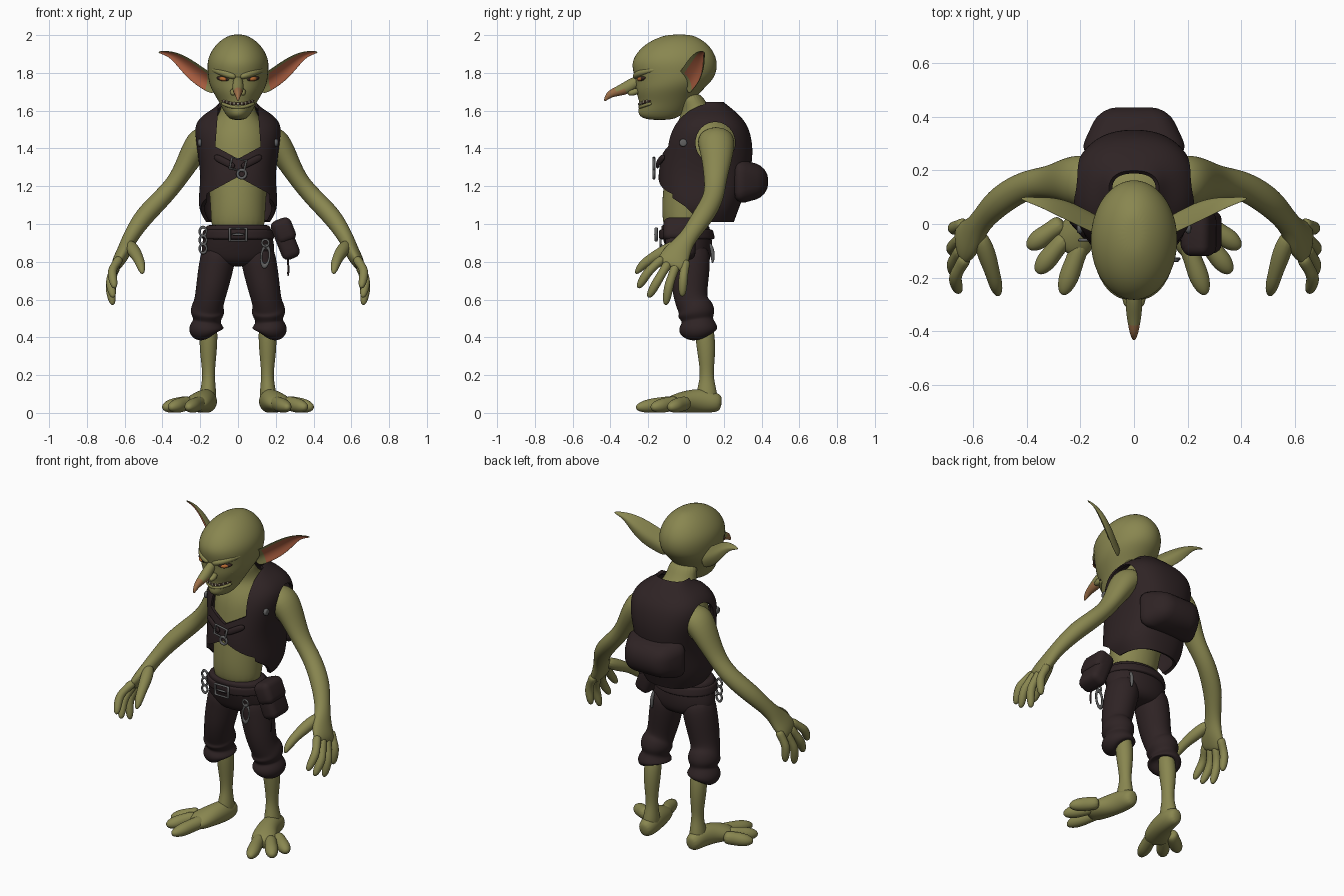
import bpy, bmesh, math
from mathutils import Vector

default_cube = bpy.data.objects.get("Cube")
if default_cube:
    bpy.data.objects.remove(default_cube)


def material(name, *rgb):
    mat = bpy.data.materials.new(name)
    mat.use_nodes = True
    mat.diffuse_color = (*rgb, 1)
    mat.node_tree.nodes["Principled BSDF"].inputs["Base Color"].default_value = (*rgb, 1)
    return mat


skin = material("olive_skin", .25, .24, .08)
leather = material("dark_leather", .028, .017, .018)
ear_pink = material("inner_ear_orange", .47, .13, .06)
nose_tan = material("nose_tan", .34, .16, .065)
metal = material("grey_metal", .12, .12, .12)
bone = material("tooth_ivory", .6, .55, .38)
amber = material("eye_amber", .45, .14, .03)
shadow = material("mouth_dark", .04, .02, .015)

AXIS_Y, AXIS_Z = Vector((0, 1, 0)), Vector((0, 0, 1))
SIDES = (("left", 1), ("right", -1))


def finish(name, bm, mats, subdivide=0):
    bmesh.ops.recalc_face_normals(bm, faces=bm.faces)
    mesh = bpy.data.meshes.new(name)
    bm.to_mesh(mesh)
    bm.free()
    for mat in mats:
        mesh.materials.append(mat)
    mesh.shade_smooth()
    obj = bpy.data.objects.new(name, mesh)
    bpy.context.scene.collection.objects.link(obj)
    if subdivide:
        mod = obj.modifiers.new("Subdivision", "SUBSURF")
        mod.levels = mod.render_levels = subdivide
    return obj


def skin_rings(name, rings, mats, side=1, caps=True, subdivide=2, paint=None):
    """Bridge closed rings of points; paint(ring, step) picks the material."""
    bm = bmesh.new()
    loops = [[bm.verts.new((p[0] * side, p[1], p[2])) for p in ring] for ring in rings]
    count = len(loops[0])
    for i, (low, high) in enumerate(zip(loops, loops[1:])):
        for j in range(count):
            k = (j + 1) % count
            face = bm.faces.new((low[j], low[k], high[k], high[j]))
            face.material_index = paint(i, j) if paint else 0
    if caps:
        bm.faces.new(loops[0])
        bm.faces.new(loops[-1]).material_index = len(mats) - 1
    return finish(name, bm, mats, subdivide)


def circle(count):
    return [(math.cos(math.tau * i / count), math.sin(math.tau * i / count)) for i in range(count)]


def stack(name, rows, mat, square=1, **options):
    """Horizontal ovals, each row: height, front, back, half width; square below 1 fills the corners."""
    outline = [[math.copysign(abs(a) ** square, a) for a in point] for point in circle(24)]
    rings = [[(half * c, (front + back) / 2 + (back - front) / 2 * s, z) for c, s in outline]
             for z, front, back, half in rows]
    return skin_rings(name, rings, [mat], **options)


def tube(name, points, *mats, side=1, ref=AXIS_Y, **options):
    """Limb along a path, each point: x, y, z, radius, optional second radius."""
    centres = [Vector(p[:3]) for p in points]
    rings = []
    for i, p in enumerate(points):
        along = centres[min(i + 1, len(points) - 1)] - centres[max(i - 1, 0)]
        across = along.cross(ref).normalized()
        other = across.cross(along).normalized()
        rings.append([centres[i] + across * c * p[3] + other * s * p[-1] for c, s in circle(12)])
    return skin_rings(name, rings, mats, side, **options)


def pair(name, points, *mats, **options):
    for label, side in SIDES:
        tube(f"{label}_{name}", points, *mats, side=side, **options)


def box(name, centre, size, turn=0, bevel=.03, taper=1):
    """Rounded leather block, tapered towards its back."""
    bm = bmesh.new()
    bmesh.ops.create_cube(bm, size=1)
    for v in bm.verts:
        if v.co.y > 0:
            v.co.x, v.co.z = v.co.x * taper, v.co.z * taper
        v.co = [a * b for a, b in zip(v.co, size)]
    bmesh.ops.bevel(bm, geom=bm.edges[:], offset=bevel, segments=4, profile=.5, affect="EDGES")
    obj = finish(name, bm, [leather])
    obj.location, obj.rotation_euler = centre, (0, turn, 0)


def loop(name, centre, radius, stretch=1, turn=0, corners=20, thick=.006):
    """Metal ring facing forward; four corners make a buckle frame."""
    bpy.ops.mesh.primitive_torus_add(major_radius=radius, minor_radius=thick, major_segments=corners,
                                     minor_segments=8, location=centre)
    obj = bpy.context.object
    obj.name = name
    spin = math.pi / 4 if corners == 4 else 0
    for v in obj.data.vertices:
        x, y, z = v.co
        v.co = (x * math.cos(spin) - y * math.sin(spin), z,
                (x * math.sin(spin) + y * math.cos(spin)) * stretch)
    obj.rotation_euler = (0, turn, 0)
    obj.data.materials.append(metal)
    obj.data.shade_smooth()


def prism(outline, start, end, along_x):
    """Cutter from a flat outline, swept along x or y."""
    bm = bmesh.new()
    face = bm.faces.new([bm.verts.new((start, a, b) if along_x else (a, start, b)) for a, b in outline])
    moved = bmesh.ops.extrude_face_region(bm, geom=[face])["geom"]
    shift = Vector((end - start, 0, 0) if along_x else (0, end - start, 0))
    bmesh.ops.translate(bm, vec=shift, verts=[v for v in moved if isinstance(v, bmesh.types.BMVert)])
    obj = finish("cutter", bm, [leather])
    obj.hide_render = True
    return obj


# Head and torso
stack("head", [(1.55, -.2, -.08, .035), (1.57, -.25, -.03, .058), (1.6, -.255, .0, .078),
               (1.64, -.245, .03, .098), (1.68, -.26, .06, .122), (1.72, -.268, .1, .145),
               (1.76, -.268, .14, .157), (1.8, -.28, .162, .161), (1.85, -.29, .168, .165),
               (1.9, -.268, .155, .152), (1.95, -.22, .12, .118), (1.985, -.155, .07, .075),
               (2.004, -.09, .02, .03)], skin)
stack("torso", [(.93, -.11, .1, .14), (1.05, -.13, .12, .145), (1.15, -.125, .16, .15),
                (1.25, -.115, .21, .165), (1.35, -.1, .27, .185), (1.45, -.09, .3, .19),
                (1.52, -.06, .27, .16), (1.57, -.025, .18, .105), (1.63, -.03, .11, .085),
                (1.7, -.05, .08, .085)], skin)

# Face
tube("nose", [(0, -.23, 1.775, .022, .02), (0, -.28, 1.742, .03, .035), (0, -.325, 1.715, .032, .034),
              (0, -.37, 1.7, .024, .025), (0, -.41, 1.685, .016, .02), (0, -.433, 1.65, .005)],
     skin, nose_tan, ref=AXIS_Z, paint=lambda i, j: int(i > 2 or i == 2 and j > 5))
pair("nostril", [(.02, -.245, 1.71, .015), (.028, -.28, 1.695, .02), (.024, -.31, 1.69, .01)], skin, ref=AXIS_Z)
pair("brow", [(.01, -.27, 1.777, .014), (.05, -.264, 1.79, .019), (.1, -.226, 1.806, .017),
              (.14, -.15, 1.82, .01)], skin, ref=AXIS_Z)
pair("cheekbone", [(.05, -.235, 1.71, .012), (.09, -.2, 1.722, .025), (.13, -.12, 1.745, .015)], skin, ref=AXIS_Z)
pair("eye_socket", [(.045, -.258, 1.765, .006), (.08, -.24, 1.768, .016), (.115, -.215, 1.775, .006)],
     shadow, ref=AXIS_Z)
pair("eye", [(.06, -.256, 1.765, .006), (.08, -.247, 1.767, .014), (.1, -.23, 1.772, .006)], amber, ref=AXIS_Z)


def mouth_point(turn, drop=0, out=0):
    x = .102 * math.sin(turn)
    return x, -.108 - (.137 + out) * math.cos(turn), 1.635 + 3 * x * x - drop


turns = [i / 5 for i in range(-5, 6)]
tube("mouth", [(*mouth_point(t), .006, .009) for t in turns], shadow, ref=AXIS_Z)
tube("lower_lip", [(*mouth_point(t, .018), .009) for t in turns], skin, ref=AXIS_Z)
for i, turn in enumerate(turns[1:-1]):
    x, y, z = mouth_point(turn, out=.004)
    tip = .013 if i % 2 else -.013
    tube(f"tooth_{i}", [(x, y, z - tip / 2, .006), (x, y, z, .006), (x, y, z + tip, .002)], bone, subdivide=1)

# Ears: cupped leaves with a coloured inside; upper edge, lower edge, cup depth
stations = [((.12, -.05, 1.79), (.12, .01, 1.68), .025), ((.165, -.03, 1.812), (.17, .025, 1.7), .03),
            ((.23, 0, 1.86), (.25, .07, 1.752), .032), ((.3, .035, 1.9), (.315, .09, 1.825), .025),
            ((.36, .065, 1.917), (.365, .092, 1.888), .012), ((.425, .09, 1.915), (.428, .095, 1.905), .003)]
back = Vector((-.45, .88, .1))
ear_rings = []
for top, bottom, depth in stations:
    upper, lower = Vector(top), Vector(bottom)
    inner = [upper.lerp(lower, t / 6) + back * depth * .7 * math.sin(math.pi * t / 6) for t in range(7)]
    outer = [upper.lerp(lower, t / 6) + back * (depth * 1.2 * math.sin(math.pi * t / 6) + .006)
             for t in range(6, -1, -1)]
    ear_rings.append(inner + outer)
for label, side in SIDES:
    skin_rings(f"{label}_ear", ear_rings, [skin, ear_pink, skin], side,
               paint=lambda i, j: int(i > 0 and 0 < j < 6))

# Arms and hands
pair("arm", [(.12, .155, 1.46, .07, .09), (.2, .16, 1.44, .09, .105), (.255, .165, 1.35, .065, .085),
             (.32, .155, 1.23, .048, .06), (.4, .15, 1.14, .052, .056), (.5, .09, 1.04, .054, .06),
             (.555, .03, .955, .044, .048), (.585, -.01, .9, .04, .052), (.605, -.045, .85, .04, .075),
             (.635, -.07, .8, .035, .085), (.65, -.085, .765, .022, .075)], skin)
pair("thumb", [(.58, -.03, .9, .03), (.55, -.11, .855, .038), (.528, -.18, .82, .028),
               (.513, -.235, .78, .027), (.505, -.268, .735, .01)], skin)
for finger, knuckle, joint, tip in (
        ("index", (.625, -.12, .82), (.672, -.2, .75), (.652, -.255, .66)),
        ("middle", (.64, -.09, .8), (.68, -.15, .7), (.66, -.2, .61)),
        ("ring", (.64, -.05, .79), (.682, -.09, .68), (.662, -.108, .57)),
        ("little", (.63, 0, .81), (.675, -.015, .715), (.662, -.02, .615))):
    pair(f"{finger}_finger", [(*knuckle, .03), (*Vector(knuckle).lerp(Vector(joint), .5), .022), (*joint, .026),
                              (*Vector(joint).lerp(Vector(tip), .7), .024), (*tip, .01)], skin)

# Legs and feet
pair("shin", [(.155, .09, .5, .048, .05), (.157, .105, .37, .051, .055), (.157, .11, .27, .04, .043),
              (.155, .11, .19, .032, .035), (.158, .11, .12, .044, .055), (.162, .11, .04, .052, .065)], skin)
pair("foot", [(.16, .19, .05, .03, .04), (.16, .155, .055, .052, .055), (.165, .09, .065, .057, .068),
              (.185, .01, .062, .065, .062), (.22, -.06, .05, .082, .05), (.25, -.11, .035, .06, .032)],
     skin, ref=AXIS_Z)
for toe, root, tip in (("big", (.19, -.05), (.26, -.245)), ("middle", (.25, -.04), (.352, -.17)),
                       ("outer", (.26, .01), (.385, -.08))):
    root, tip = Vector((*root, .055)), Vector((*tip, .03))
    pair(f"{toe}_toe", [(*root, .04), (*root.lerp(tip, .4), .034, .04), (*root.lerp(tip, .75), .042, .04),
                        (*tip, .028, .026), (*(tip + (tip - root) * .1), .01)], skin, ref=AXIS_Z)

# Trousers with rolled cuffs
stack("trouser_seat", [(1, -.13, .12, .16), (.985, -.135, .125, .175), (.92, -.125, .14, .187), (.85, -.1, .14, .2),
                       (.8, -.08, .125, .17), (.775, -.03, .08, .09)], leather)
pair("trouser_leg", [(.09, .02, .9, .095, .11), (.115, .025, .78, .098, .108), (.138, .018, .66, .088, .1),
                     (.155, .03, .58, .08, .088), (.16, .05, .56, .09, .096), (.163, .055, .525, .095, .106),
                     (.163, .06, .495, .074, .085), (.166, .062, .48, .078, .09), (.168, .065, .45, .1, .11),
                     (.166, .065, .42, .09, .1), (.16, .07, .415, .055, .06)], leather)
stack("belt", [(.915, -.14, .15, .19), (.925, -.145, .155, .195), (.965, -.145, .145, .187),
               (.975, -.14, .14, .18)], leather)
loop("belt_buckle", (0, -.158, .945), .062, .75, corners=4, thick=.009)
tube("buckle_prong", [(-.04, -.162, .945, .007), (.04, -.162, .945, .007)], metal, ref=AXIS_Z)

# Hunched vest, cut open at neck, belly, hem and armholes
vest = stack("vest", [(1.01, -.1, .255, .17), (1.08, -.13, .28, .215), (1.18, -.15, .32, .205),
                      (1.28, -.148, .345, .2), (1.38, -.128, .357, .218), (1.46, -.108, .348, .235),
                      (1.53, -.075, .325, .23), (1.58, -.03, .28, .185), (1.61, .0, .245, .13),
                      (1.645, .05, .2, .095)], leather, square=.82, caps=False)
shell = vest.modifiers.new("Thickness", "SOLIDIFY")
shell.thickness, shell.offset = .018, -1
armhole = [(.155 + .105 * c, 1.43 + .11 * s) for c, s in circle(32)]
cutters = [prism([(-.095, 1.75), (-.12, 1.41), (0, 1.345), (.12, 1.41), (.095, 1.75)], -.5, .1, False),
           prism([(0, 1.25), (.165, 1.16), (.18, .9), (-.18, .9), (-.165, 1.16)], -.5, 0, False),
           prism([(-.3, 1.19), (-.15, 1.19), (0, 1.09), (.13, .95), (-.3, .9)], -.5, .5, True)]
cutters += [prism(armhole, .1 * side, .5 * side, True) for label, side in SIDES]
for cutter in cutters:
    cut = vest.modifiers.new("Opening", "BOOLEAN")
    cut.object, cut.operation, cut.solver = cutter, "DIFFERENCE", "EXACT"
bpy.context.view_layer.update()
trimmed = bpy.data.meshes.new_from_object(vest.evaluated_get(bpy.context.evaluated_depsgraph_get()))
vest.modifiers.clear()
vest.data = trimmed
for cutter in cutters:
    bpy.data.objects.remove(cutter)
bpy.ops.object.select_all(action="DESELECT")
vest.select_set(True)
bpy.context.view_layer.objects.active = vest
bpy.ops.object.shade_smooth_by_angle(angle=math.radians(40))

# Chest straps, pack, pouch and small hardware
pair("chest_strap", [(.13, -.115, 1.36, .012, .02), (.07, -.145, 1.33, .01, .02), (.015, -.155, 1.3, .01, .018)],
     leather, ref=AXIS_Z)
loop("chest_buckle", (0, -.17, 1.315), .055, .75, turn=.2, corners=4, thick=.008)
loop("chest_ring", (.02, -.17, 1.265), .022, thick=.008)
pair("vest_stud", [(.19, -.015, 1.43, .022), (.208, -.015, 1.43, .022), (.214, -.015, 1.43, .016)], metal)
box("back_pack", (0, .345, 1.225), (.42, .18, .255), bevel=.065, taper=.6)
box("pouch", (.25, -.03, .92), (.1, .16, .22), turn=-.38, bevel=.035)
box("pouch_flap", (.243, -.035, .965), (.108, .17, .13), turn=-.38, bevel=.035)
tube("pouch_cord", [(.26, -.06, .84, .006), (.268, -.06, .78, .005), (.265, -.06, .72, .007)], leather)
loop("hip_clip", (.145, -.13, .83), .022, 2.4, turn=.1)
loop("hip_clip_ring", (.145, -.135, .9), .018)
for i in range(3):
    loop(f"hip_chain_{i}", (-.185, -.06, .87 + i * .045), .018, 1.3)
tube("rear_hook", [(.13, .125, .9, .008), (.135, .145, .85, .012), (.135, .14, .79, .008)], metal)
